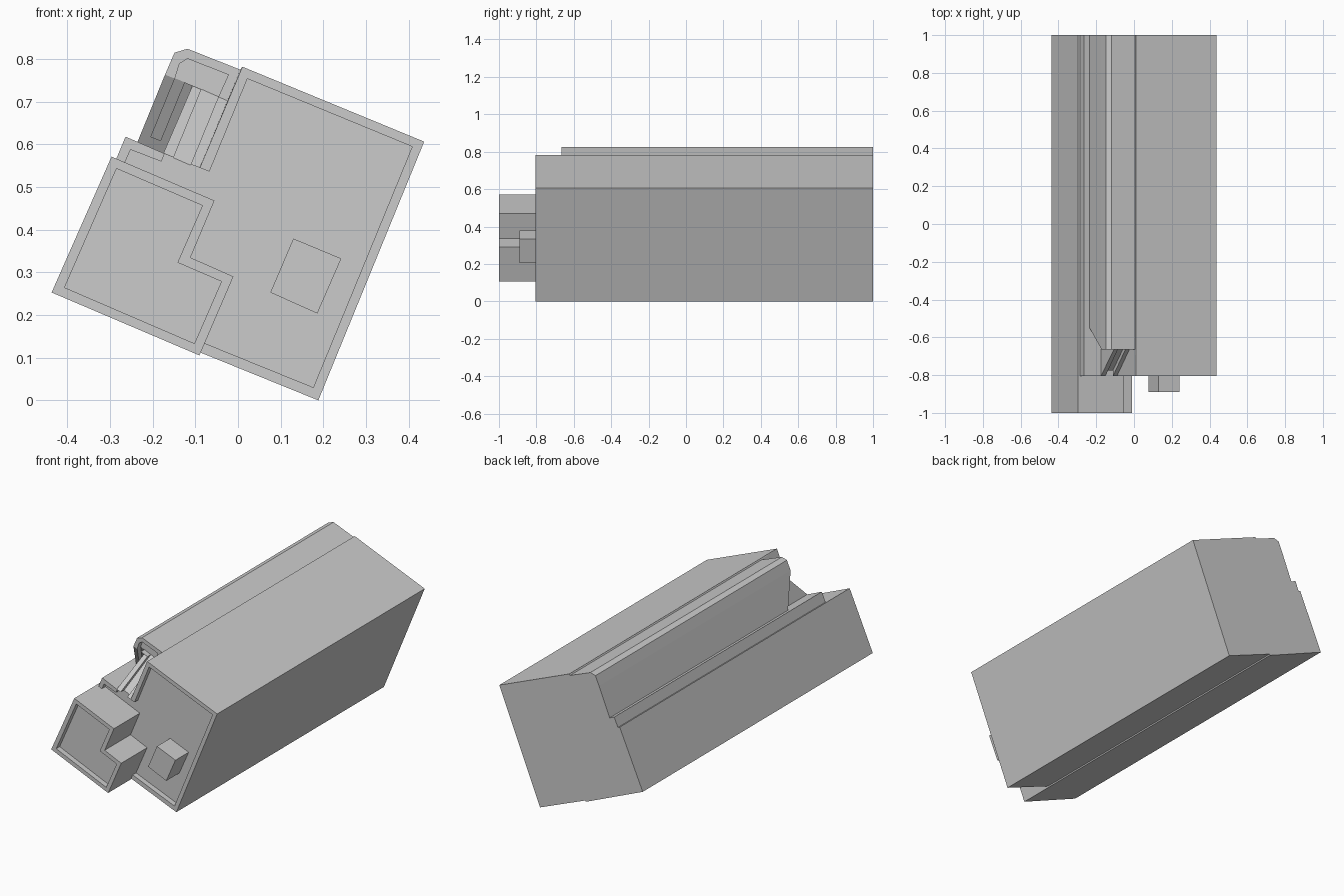
import bpy, bmesh

if "Cube" in bpy.data.objects:
    bpy.data.objects.remove(bpy.data.objects["Cube"])

S = 427.0


def pt(h, v, y):
    """Drawing units (right, down) on the tilted profile to model space."""
    return ((h - 237.6) / S, y, (400 - v) / S)


def build(name, points, faces, end=1.0):
    """Extrude a stepped front sheet to a flat end plane."""
    bm = bmesh.new()
    vs = [bm.verts.new(pt(*p)) for p in points]
    sheet = [bm.faces.new([vs[i] for i in f]) for f in faces]
    res = bmesh.ops.extrude_face_region(bm, geom=sheet, use_keep_orig=True)
    for v in res["geom"]:
        if isinstance(v, bmesh.types.BMVert):
            v.co.y = end
    bmesh.ops.remove_doubles(bm, verts=bm.verts[:], dist=1e-5)
    bmesh.ops.dissolve_degenerate(bm, edges=bm.edges[:], dist=1e-5)
    bmesh.ops.recalc_face_normals(bm, faces=bm.faces[:])
    me = bpy.data.meshes.new(name)
    bm.to_mesh(me)
    bm.free()
    ob = bpy.data.objects.new(name, me)
    bpy.context.collection.objects.link(ob)
    return ob


def recess(ob, points, faces):
    """Sink a panel into the front of a part."""
    cutter = build("panel_cutter", points, faces, end=-1.5)
    cutter.hide_render = True
    mod = ob.modifiers.new("panel", "BOOLEAN")
    mod.operation = "DIFFERENCE"
    mod.solver = "EXACT"
    mod.object = cutter
    bpy.context.view_layer.objects.active = ob
    bpy.ops.object.modifier_apply(modifier=mod.name)
    bpy.data.objects.remove(cutter)


# Main housing: flat front, ramp up to the set-back rail, and undercut rail side
F, R, U, D = -0.805, -0.665, -0.55, 0.03
housing = build("main_housing", [
    (125, 136, F), (163, 152.5, F), (199, 168, F), (242, 66, F), (424, 141, F),
    (318, 400, F), (180, 344, F), (100, 196, F),                   # 0-7 flat front
    (192, 85, R), (227, 100, R),                                   # 8-9 ramp top
    (240, 69, R), (187, 48, R), (174, 52, R), (164.5, 74, R),      # 10-13 rail end
    (137, 141.2, U), (163, 152.5, U), (137, 141.2, F),             # 14-16 undercut foot
], [(0, 16, 1, 2, 3, 4, 5, 6, 7), (1, 8, 9, 2),
    (8, 13, 12, 11, 10, 9), (8, 15, 14, 13),
    (1, 15, 8), (16, 14, 15, 1), (2, 9, 10, 3)])

# Recessed panels: main front, then rail end with ramp groove and undercut groove
main_panel = [(130, 149), (161, 161), (164, 153.3), (209, 171), (247, 78),
              (412, 146), (313, 387), (190, 337), (114, 196), (112, 190)]
recess(housing, [(h, v, F + D) for h, v in main_panel], [range(10)])
recess(housing, [
    (179, 63, R + D), (187, 58, R + D), (228, 74, R + D), (218, 96, R + D),
    (201, 88.5, R + D), (184, 81.5, R + D), (174.5, 77.5, R + D),
    (190, 164.5, F + D), (173, 157.2, F + D),
    (160, 140, U - 0.02 + D), (150.5, 136, U - 0.02 + D),
], [(0, 1, 2, 3, 4, 5, 6), (4, 3, 7, 8), (6, 5, 9, 10)])

# Protruding lower block with a stepped side
lower = [(111, 156), (214, 200), (190, 257), (233, 276), (199, 355), (51, 292)]
block = build("lower_block", [(h, v, -1.0) for h, v in lower], [range(6)])
lower_panel = [(116, 168), (202, 205), (177, 262), (221, 281), (194, 343), (64, 287)]
recess(block, [(h, v, -1.0 + D) for h, v in lower_panel], [range(6)])

# Small square peg on the front panel
peg = [(293, 238), (341, 258), (317, 313), (270, 292)]
build("front_peg", [(h, v, -0.89) for h, v in peg], [range(4)], end=-0.75)
